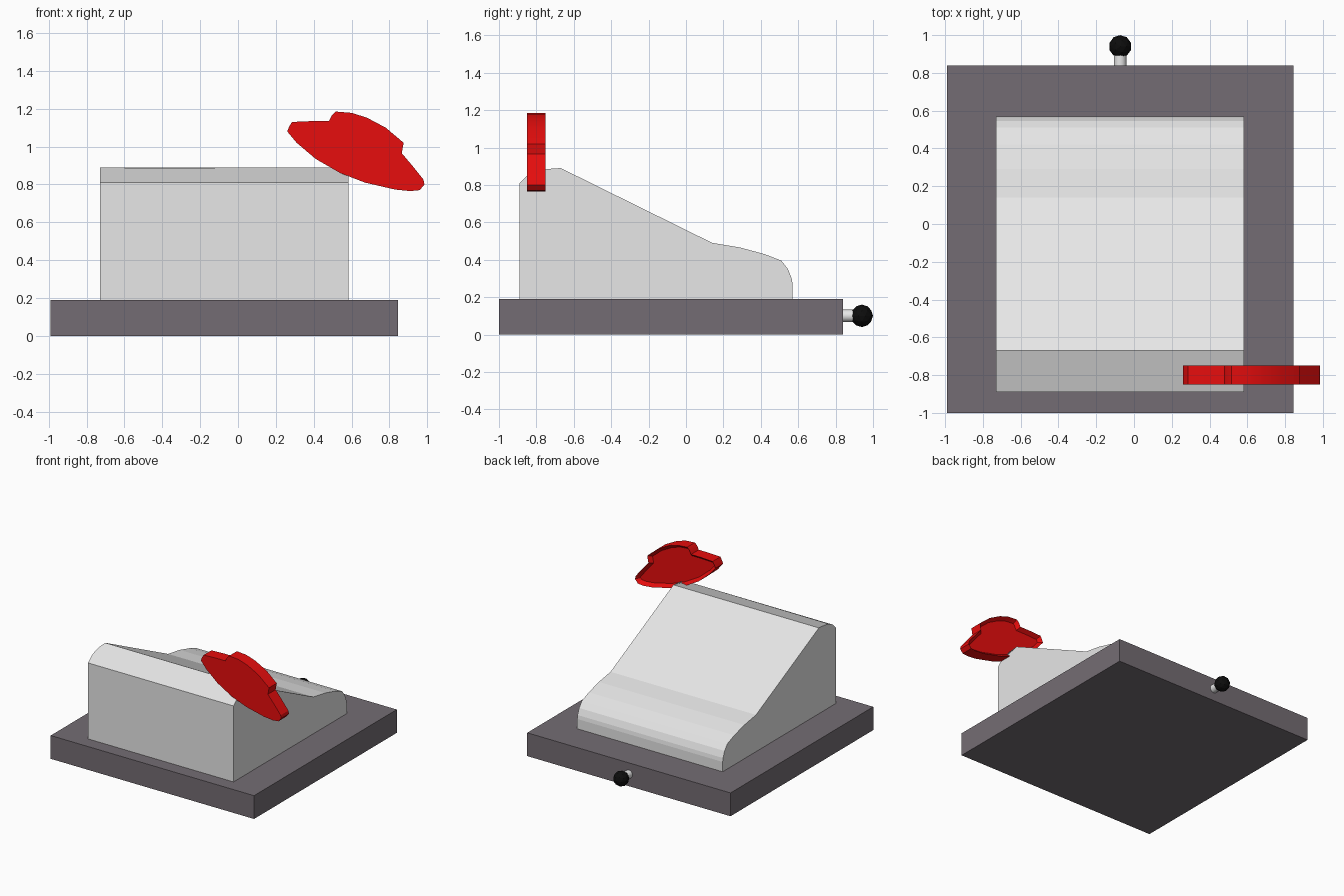
import bpy, bmesh
from math import pi

cube = bpy.data.objects.get("Cube")
if cube:
    bpy.data.objects.remove(cube, do_unlink=True)


def material(name, color):
    m = bpy.data.materials.new(name)
    m.use_nodes = True
    m.diffuse_color = (*color, 1)
    m.node_tree.nodes["Principled BSDF"].inputs["Base Color"].default_value = (*color, 1)
    return m


light_grey = material("light grey", (0.8, 0.8, 0.8))
dark_grey = material("dark grey", (0.175, 0.152, 0.172))
red = material("red", (0.8, 0.004, 0.004))
black = material("black", (0.004, 0.004, 0.004))


def add_object(name, bm, mat):
    bmesh.ops.recalc_face_normals(bm, faces=bm.faces)
    mesh = bpy.data.meshes.new(name)
    bm.to_mesh(mesh)
    bm.free()
    mesh.materials.append(mat)
    obj = bpy.data.objects.new(name, mesh)
    bpy.context.collection.objects.link(obj)
    return obj


def prism(start, end, merged=0):
    """Join two matching outlines; the first `merged` points share one wall face."""
    bm = bmesh.new()
    a = [bm.verts.new(p) for p in start]
    b = [bm.verts.new(p) for p in end]
    bm.faces.new(a)
    back = bm.faces.new(b[::-1])
    n = len(a)
    if merged:
        bm.faces.new(a[:merged] + b[:merged][::-1])
    for i in range(max(merged - 1, 0), n):
        j = (i + 1) % n
        bm.faces.new((a[i], a[j], b[j], b[i]))
    return bm, back


# Base slab
x0, x1, y0, y1, height = -0.99, 0.845, -1.0, 0.84, 0.19
slab = [(x0, y0), (x1, y0), (x1, y1), (x0, y1)]
bm, _ = prism([(x, y, 0) for x, y in slab], [(x, y, height) for x, y in slab])
add_object("base", bm, dark_grey)

# Wedge body: front bevel first, then long slope, rounded toe and underside
profile = [(-0.89, 0.81), (-0.85, 0.848), (-0.80, 0.872), (-0.74, 0.885), (-0.67, 0.89),
           (0.14, 0.49), (0.29, 0.465), (0.42, 0.43), (0.51, 0.395),
           (0.545, 0.35), (0.565, 0.30), (0.57, 0.27), (0.57, height), (-0.89, height)]
bm, _ = prism([(-0.73, y, z) for y, z in profile],
              [(0.583, y, z) for y, z in profile], merged=5)
add_object("wedge_body", bm, light_grey)

# Tilted hat-shaped plate with a shallow recess in its back
outline = [(0.26, 1.08), (0.27, 1.105), (0.285, 1.13), (0.40, 1.135), (0.48, 1.135),
           (0.495, 1.165), (0.515, 1.185), (0.60, 1.178), (0.68, 1.153), (0.78, 1.10),
           (0.875, 1.02), (0.865, 0.965), (0.92, 0.90), (0.98, 0.825), (0.985, 0.80),
           (0.96, 0.77), (0.91, 0.765), (0.83, 0.773), (0.67, 0.81), (0.54, 0.86),
           (0.41, 0.935), (0.31, 1.02)]
bm, back = prism([(x, -0.85, z) for x, z in outline], [(x, -0.75, z) for x, z in outline])
bmesh.ops.recalc_face_normals(bm, faces=bm.faces)
bmesh.ops.inset_region(bm, faces=[back], thickness=0.025, depth=0, use_even_offset=True)
bmesh.ops.translate(bm, verts=back.verts, vec=(0, -0.03, 0))
hat = add_object("hat_plate", bm, red)
bpy.ops.object.select_all(action="DESELECT")
hat.select_set(True)
bpy.context.view_layer.objects.active = hat
bpy.ops.object.shade_smooth_by_angle(angle=pi / 8)

# Rear rod and ball knob
bpy.ops.mesh.primitive_cylinder_add(vertices=16, radius=0.033, depth=0.12,
                                    location=(-0.073, 0.88, 0.1), rotation=(pi / 2, 0, 0))
rod = bpy.context.object
rod.name = "knob_rod"
rod.data.materials.append(light_grey)
bpy.ops.object.shade_smooth_by_angle(angle=pi / 6)

bpy.ops.mesh.primitive_ico_sphere_add(subdivisions=2, radius=0.06, location=(-0.073, 0.94, 0.1))
knob = bpy.context.object
knob.name = "ball_knob"
knob.data.materials.append(black)
